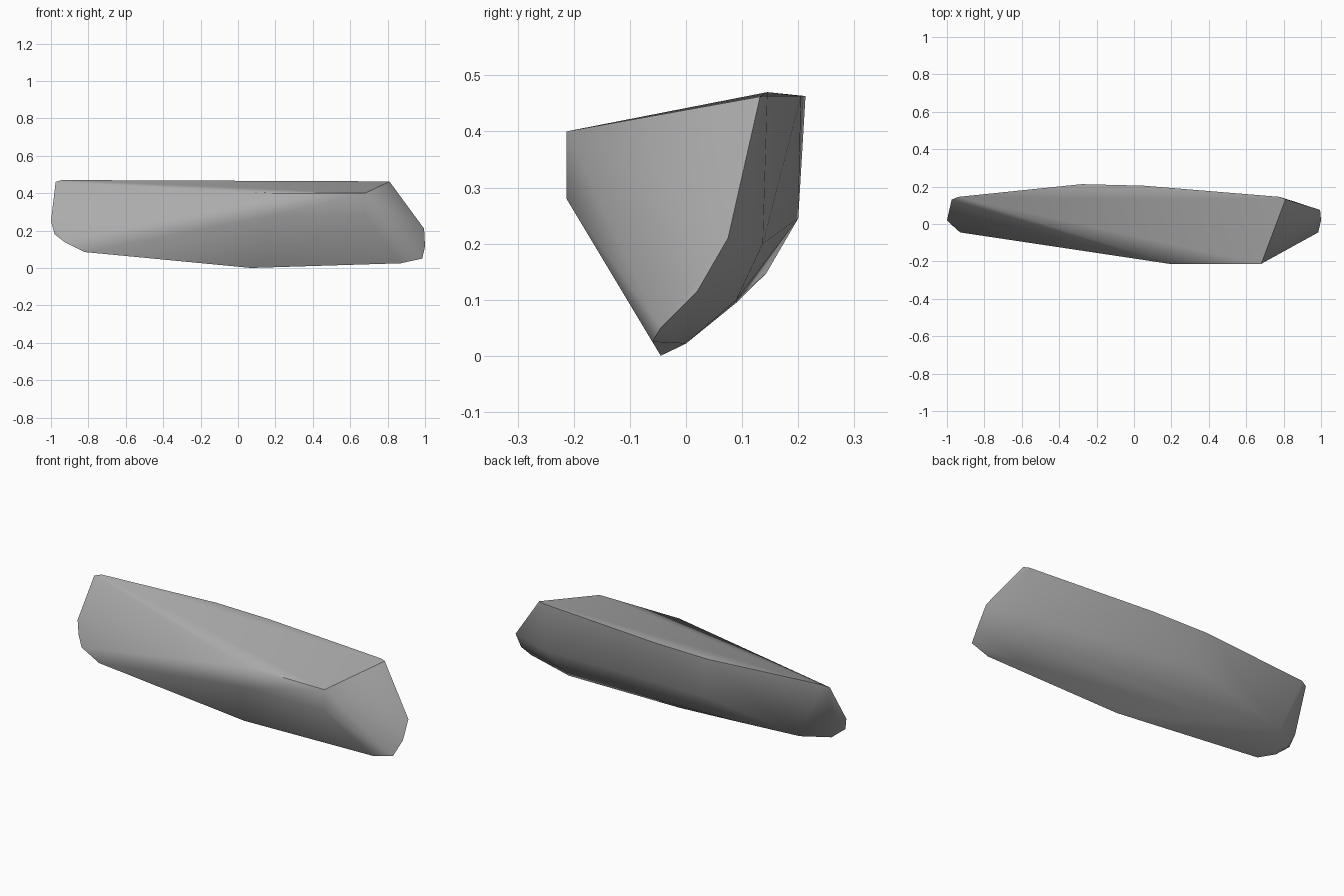
import bpy
import bmesh
import math

default_cube = bpy.data.objects.get("Cube")
if default_cube:
    bpy.data.objects.remove(default_cube, do_unlink=True)


def make_material(name, color):
    material = bpy.data.materials.new(name)
    material.use_nodes = True
    material.diffuse_color = color
    shader = next(node for node in material.node_tree.nodes if node.type == "BSDF_PRINCIPLED")
    shader.inputs["Base Color"].default_value = color
    shader.inputs["Roughness"].default_value = 0.9
    return material


def convex_solid(name, corner_groups, material):
    """Wrap the corner groups in a faceted convex skin."""
    bm = bmesh.new()
    for group in corner_groups:
        for corner in group:
            bm.verts.new(corner)
    hull = bmesh.ops.convex_hull(bm, input=bm.verts[:])
    unused = {item for item in hull["geom_interior"] if isinstance(item, bmesh.types.BMVert)}
    bmesh.ops.delete(bm, geom=list(unused), context="VERTS")
    bmesh.ops.dissolve_limit(bm, angle_limit=math.radians(1.5),
                             verts=bm.verts[:], edges=bm.edges[:])
    bmesh.ops.recalc_face_normals(bm, faces=bm.faces[:])
    mesh = bpy.data.meshes.new(name)
    bm.to_mesh(mesh)
    bm.free()
    mesh.materials.append(material)
    solid = bpy.data.objects.new(name, mesh)
    bpy.context.collection.objects.link(solid)
    return solid


# Flat top rim along the back
top_rim = [(-0.975, 0.13, 0.46), (-0.94, 0.145, 0.47), (-0.28, 0.213, 0.463),
           (0.05, 0.205, 0.463), (0.78, 0.145, 0.463), (0.81, 0.132, 0.462)]

# Upright front facet
front_facet = [(x, -0.213, z) for x in (0.19, 0.68) for z in (0.28, 0.4)]

# Slanted end on the left
left_end = [(0.995, 0.075, 0.21), (1.0, 0.02, 0.115), (0.985, -0.045, 0.05)]

# Blunt end on the right
right_end = [(-1.0, 0.02, 0.25), (-0.98, 0.0, 0.18), (-0.93, -0.045, 0.14),
             (-0.93, 0.05, 0.14), (-0.82, -0.05, 0.085)]

# Keel and the sloping back underside
underside = [(0.87, -0.06, 0.025), (0.72, 0.0, 0.022), (0.07, -0.045, 0.0),
             (-0.38, 0.09, 0.095), (-0.8, 0.143, 0.147), (-0.25, 0.2, 0.245),
             (0.78, 0.137, 0.2), (0.7, 0.09, 0.1)]

stone = make_material("stone grey", (0.41, 0.41, 0.41, 1.0))
rock = convex_solid("rock", [top_rim, front_facet, left_end, right_end, underside], stone)

# Soft facets with crisp main edges
bpy.ops.object.select_all(action="DESELECT")
rock.select_set(True)
bpy.context.view_layer.objects.active = rock
bpy.ops.object.shade_smooth_by_angle(angle=math.radians(45))
